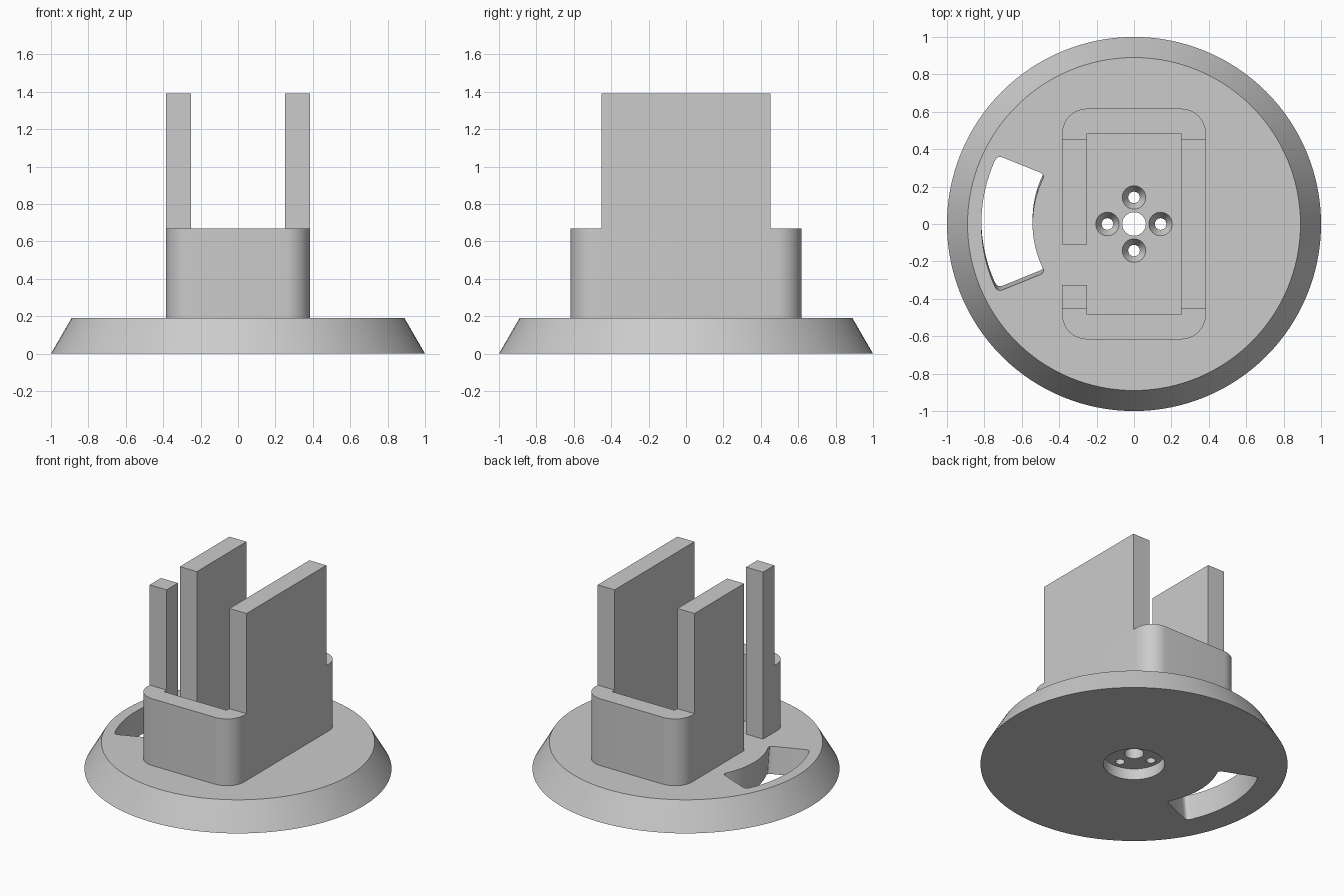
import bpy, bmesh
from math import sin, cos, pi, radians, atan2, hypot
from mathutils import Vector

if "Cube" in bpy.data.objects:
    bpy.data.objects.remove(bpy.data.objects["Cube"])

grey = bpy.data.materials.new("plain_grey")
grey.use_nodes = True
grey.diffuse_color = (0.6, 0.6, 0.6, 1)
grey.node_tree.nodes["Principled BSDF"].inputs["Base Color"].default_value = (0.6, 0.6, 0.6, 1)

BASE_TOP, WALL_TOP, TOWER_TOP = 0.19, 0.67, 1.39
OUT_X, OUT_Y, IN_X, IN_Y = 0.385, 0.617, 0.25, 0.483
SLOT = (-0.325, -0.11)
TOWER_Y = 0.453


def loft(name, sections):
    """Skin a stack of (points, z) sections and cap both ends."""
    bm = bmesh.new()
    rings = [[bm.verts.new((x, y, z)) for x, y in pts] for pts, z in sections]
    n = len(rings[0])
    for low, high in zip(rings, rings[1:]):
        for i in range(n):
            j = (i + 1) % n
            bm.faces.new((low[i], low[j], high[j], high[i]))
    bm.faces.new(rings[0][::-1])
    bm.faces.new(rings[-1])
    bmesh.ops.recalc_face_normals(bm, faces=bm.faces)
    mesh = bpy.data.meshes.new(name)
    bm.to_mesh(mesh)
    bm.free()
    mesh.materials.append(grey)
    ob = bpy.data.objects.new(name, mesh)
    bpy.context.collection.objects.link(ob)
    return ob


def circle(r, n=32, x=0, y=0):
    return [(x + r * cos(2 * pi * i / n), y + r * sin(2 * pi * i / n)) for i in range(n)]


def arc(cx, cy, r, start, end, n=10):
    return [(cx + r * cos(radians(start + (end - start) * i / n)),
             cy + r * sin(radians(start + (end - start) * i / n))) for i in range(n + 1)]


def rounded(prev, corner, following, r):
    """Replace a corner with a short curve."""
    c = Vector(corner)
    a = c + (Vector(prev) - c).normalized() * r
    b = c + (Vector(following) - c).normalized() * r
    return [tuple(a * (1 - t) ** 2 + c * 2 * t * (1 - t) + b * t * t)
            for t in (0, 0.25, 0.5, 0.75, 1)]


def smooth(ob):
    bpy.ops.object.select_all(action='DESELECT')
    ob.select_set(True)
    bpy.context.view_layer.objects.active = ob
    bpy.ops.object.shade_smooth_by_angle(angle=radians(25))


def box(name, x0, x1, y0, y1, z0, z1):
    pts = [(x0, y0), (x1, y0), (x1, y1), (x0, y1)]
    return loft(name, [(pts, z0), (pts, z1)])


# Tapered round base
base = loft("base", [(circle(1, 128), 0), (circle(0.89, 128), BASE_TOP)])

# Cutters: underside recess, centre hole and four countersunk screw holes
cutters = [loft("recess_cutter", [(circle(0.2, 48), -0.1), (circle(0.2, 48), 0.08)]),
           loft("centre_cutter", [(circle(0.063), -0.05), (circle(0.063), 0.3)])]
for x, y in ((0.142, 0), (-0.142, 0), (0, 0.142), (0, -0.142)):
    small, big = circle(0.031, 24, x, y), circle(0.063, 24, x, y)
    cutters.append(loft("screw_cutter", [(small, -0.05), (small, 0.13),
                                         (big, BASE_TOP), (big, 0.3)]))

# Curved window through the base, with rounded corners and slightly leaning ends
outer, inner = (-0.73, 0.365), (-0.475, 0.262)
ro, ri = hypot(*outer), hypot(*inner)
ao = 180 - math_deg if (math_deg := atan2(outer[1], -outer[0]) * 180 / pi) else 180
ai = 180 - atan2(inner[1], -inner[0]) * 180 / pi
outer_arc = arc(0, 0, ro, ao + 3, 360 - ao - 3, 20)
inner_arc = arc(0, 0, ri, 360 - ai - 4, ai + 4, 20)
flip = lambda p: (p[0], -p[1])
window = (outer_arc + rounded(outer_arc[-1], flip(outer), flip(inner), 0.03)
          + rounded(flip(outer), flip(inner), inner_arc[0], 0.03) + inner_arc
          + rounded(inner_arc[-1], inner, outer, 0.03)
          + rounded(inner, outer, outer_arc[0], 0.03))
lean = lambda d: [(x, y + d) for x, y in window]
cutters.append(loft("window_cutter", [(lean(0.03), -0.05), (lean(-0.005), 0.25)]))

bpy.context.view_layer.objects.active = base
for cutter in cutters:
    mod = base.modifiers.new("cut", 'BOOLEAN')
    mod.operation, mod.solver, mod.object = 'DIFFERENCE', 'EXACT', cutter
    bpy.ops.object.modifier_apply(modifier=mod.name)
for cutter in cutters:
    bpy.data.objects.remove(cutter)
smooth(base)

# Rounded box wall, open at the side slot
R = OUT_X - IN_X
cx, cy = OUT_X - R, OUT_Y - R
wall = [(-OUT_X, SLOT[0])]
wall += arc(-cx, -cy, R, 180, 270) + arc(cx, -cy, R, 270, 360)
wall += arc(cx, cy, R, 0, 90) + arc(-cx, cy, R, 90, 180)
wall += [(-OUT_X, SLOT[1]), (-IN_X, SLOT[1]), (-IN_X, IN_Y), (IN_X, IN_Y),
         (IN_X, -IN_Y), (-IN_X, -IN_Y), (-IN_X, SLOT[0])]
smooth(loft("box_wall", [(wall, BASE_TOP), (wall, WALL_TOP)]))

# Upright plates standing on the wall
box("left_plate", IN_X, OUT_X, -TOWER_Y, TOWER_Y, WALL_TOP, TOWER_TOP)
box("right_rear_plate", -OUT_X, -IN_X, SLOT[1], TOWER_Y, WALL_TOP, TOWER_TOP)
box("right_front_post", -OUT_X, -IN_X, -TOWER_Y, SLOT[0], WALL_TOP, TOWER_TOP)
